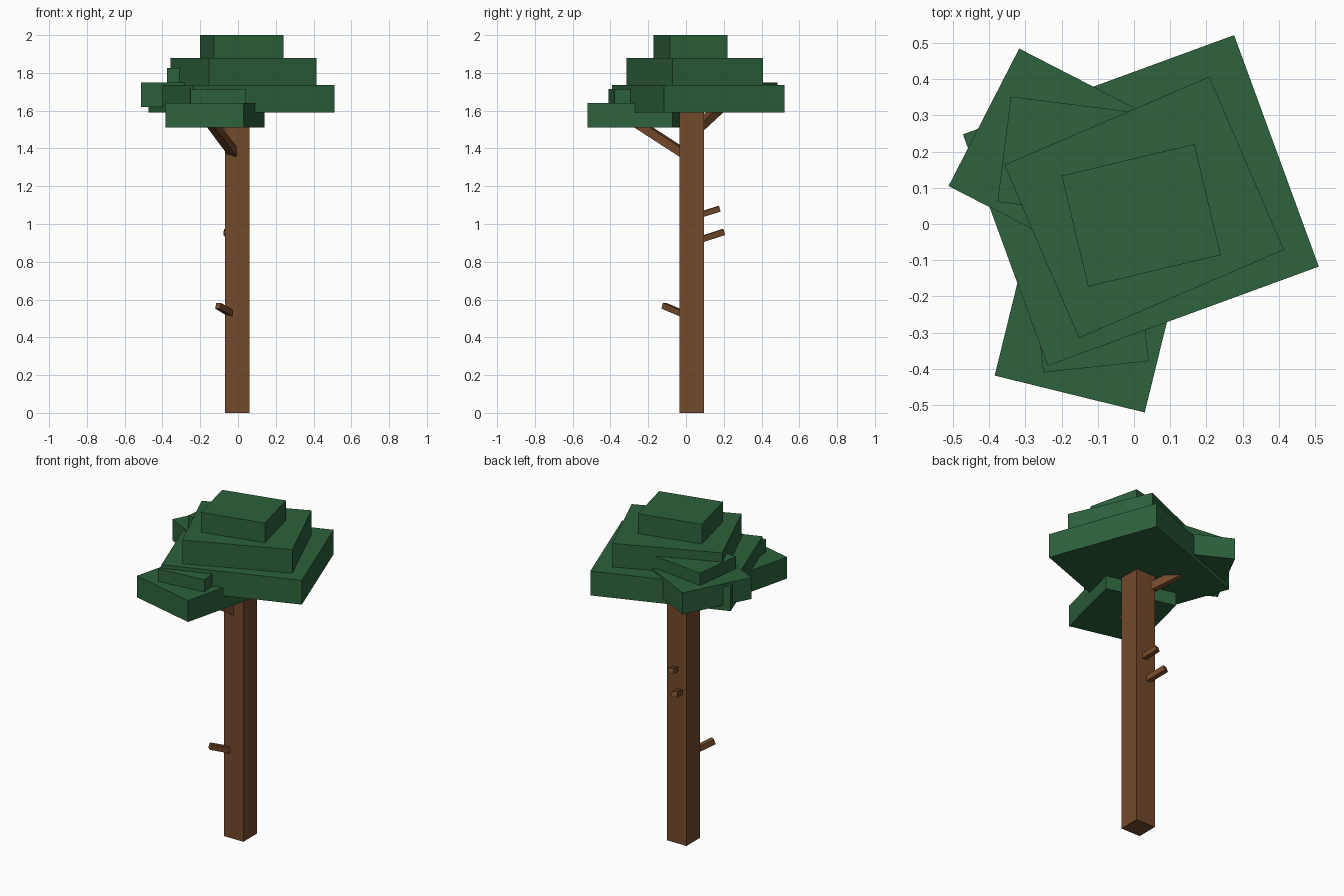
import bpy
from math import radians
from mathutils import Matrix, Vector

cube = bpy.data.objects.get("Cube")
if cube:
    bpy.data.objects.remove(cube, do_unlink=True)


def make_material(name, color):
    mat = bpy.data.materials.new(name)
    mat.use_nodes = True
    mat.diffuse_color = color
    bsdf = next(n for n in mat.node_tree.nodes if n.type == "BSDF_PRINCIPLED")
    bsdf.inputs["Base Color"].default_value = color
    bsdf.inputs["Roughness"].default_value = 0.9
    return mat


leaf = make_material("leaf_green", (0.026, 0.122, 0.046, 1))
bark = make_material("bark_brown", (0.171, 0.067, 0.025, 1))


def box(name, matrix, size, mat):
    """Box of the given size, centred on the matrix origin."""
    bpy.ops.mesh.primitive_cube_add(size=1)
    obj = bpy.context.object
    obj.name = name
    obj.data.transform(Matrix.Diagonal((*size, 1)))
    obj.matrix_world = matrix
    obj.data.materials.append(mat)
    return obj


def turned(x, y, z, degrees=0):
    return Matrix.Translation((x, y, z)) @ Matrix.Rotation(radians(degrees), 4, "Z")


def slab(name, frame, x, y, bottom, top, width, depth, degrees):
    matrix = frame @ turned(x, y, (bottom + top) / 2, degrees)
    return box(name, matrix, (width, depth, top - bottom), leaf)


def beam(name, start, end, thickness):
    """Square branch between two points."""
    start, end = Vector(start), Vector(end)
    run = end - start
    rot = run.to_track_quat("Z", "Y").to_matrix().to_4x4()
    matrix = Matrix.Translation((start + end) / 2) @ rot
    return box(name, matrix, (thickness, thickness, run.length), bark)


# Trunk
box("trunk", turned(-0.005, 0.03, 0.81), (0.13, 0.13, 1.62), bark)

# Main crown, three stacked slabs
world = Matrix.Identity(4)
slab("crown_lower", world, 0.019, 0.065, 1.59, 1.737, 0.798, 0.681, 20.1)
slab("crown_middle", world, 0.028, 0.046, 1.737, 1.88, 0.617, 0.521, 23.3)
slab("crown_top", world, 0.02, 0.024, 1.88, 2.0, 0.377, 0.315, 13.4)


# Side clumps: a slab, a smaller slab on it and a supporting branch
def clump(name, frame):
    slab(name + "_clump", frame, 0, 0, 0, 0.13, 0.427, 0.463, 0)
    slab(name + "_clump_top", frame, -0.009, 0.028, 0.13, 0.205, 0.293, 0.36, 20)
    beam(name + "_branch", frame @ Vector((0.049, 0.28, -0.154)),
         frame @ Vector((-0.023, -0.062, 0.05)), 0.045)


clump("front", turned(-0.1225, -0.245, 1.51, -13.8))
clump("back", turned(-0.209, 0.189, 1.62, -117.2))

# Broken twigs on the trunk
beam("front_twig", (-0.03, -0.01, 0.522), (-0.105, -0.117, 0.567), 0.032)
beam("back_twig_lower", (-0.013, 0.06, 0.912), (-0.061, 0.198, 0.957), 0.032)
beam("back_twig_upper", (0.014, 0.06, 1.044), (-0.021, 0.175, 1.08), 0.03)
